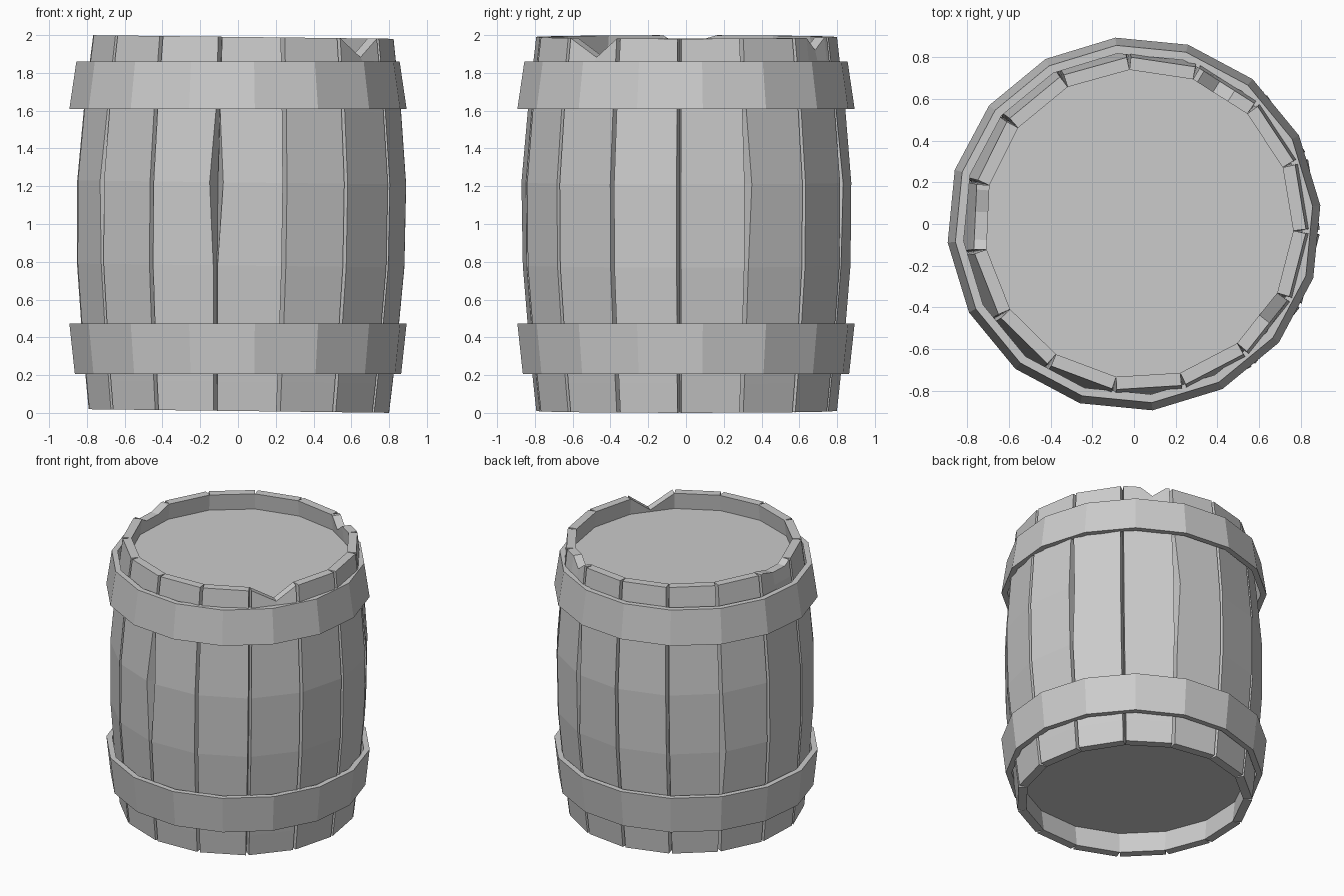
import bpy, bmesh
from math import radians, cos, sin

if "Cube" in bpy.data.objects:
    bpy.data.objects.remove(bpy.data.objects["Cube"])

def finish(bm, name):
    bmesh.ops.recalc_face_normals(bm, faces=bm.faces)
    me = bpy.data.meshes.new(name)
    bm.to_mesh(me)
    bm.free()
    ob = bpy.data.objects.new(name, me)
    bpy.context.collection.objects.link(ob)
    return ob

def polar(r, deg):
    return r * cos(radians(deg)), r * sin(radians(deg))

def lean(x, y, z):
    # the wooden body leans very slightly to the right
    return x + 0.012 * z, y, z - 0.012 * x

# Staves: angles of the gaps between them, and the bulging profile (z, outer radius)
COUNT = 15
GAPS = [-2.5 + 360 / COUNT * k for k in range(COUNT)]
BOTTOM_Z, TOP_Z = 0.165, 1.87
PROFILE = [(0.01, 0.80), (BOTTOM_Z, 0.817), (0.42, 0.842), (0.78, 0.872),
           (1.22, 0.876), (1.6, 0.845), (TOP_Z, 0.814), (1.99, 0.80)]
# Grooves are V-shaped: open on the outside, closed on the inside
OUTER_GAP, INNER_GAP, THICK = 0.75, 0.0, 0.06
# Chips in the top edge: stave index -> (fraction across, depth)
CHIPS = {13: [(0.56, 0.10)], 2: [(0.36, 0), (0.63, 0.065), (0.92, 0)],
         7: [(0.08, 0), (0.42, 0.03), (0.85, 0.03)]}
# Widened gaps: (gap index, side) -> {profile row: extra degrees}
DENTS = {(11, -1): {4: 1.6}, (11, 1): {4: 1.7}, (1, 1): {4: 1.2},
         (3, 1): {4: 1.5}, (6, 1): {3: 1.3}, (9, -1): {4: 1.0}}

def stave(i):
    j = (i + 1) % COUNT
    cols = [(0, 0)] + CHIPS.get(i, []) + [(1, 0)]
    c = len(cols)
    bm = bmesh.new()
    rings = []
    for row, (z, r) in enumerate(PROFILE):
        ring = []
        for radius, gap, order in ((r, OUTER_GAP, cols), (r - THICK, INNER_GAP, cols[::-1])):
            k = 1 if gap == OUTER_GAP else 0
            a = GAPS[i] + gap + k * DENTS.get((i, 1), {}).get(row, 0)
            b = GAPS[i] + 360 / COUNT - gap - k * DENTS.get((j, -1), {}).get(row, 0)
            (ax, ay), (bx, by) = polar(radius, a), polar(radius, b)
            for t, depth in order:
                drop = depth if row == len(PROFILE) - 1 else 0
                ring.append(bm.verts.new(lean(ax + (bx - ax) * t, ay + (by - ay) * t, z - drop)))
        rings.append(ring)
    n = 2 * c
    last = len(rings) - 2
    for row, (lo, hi) in enumerate(zip(rings, rings[1:])):
        for k in range(n):
            if c <= k < n - 1 and 0 < row < last:
                continue  # no inner wall in the sealed space between the boards
            m = (k + 1) % n
            bm.faces.new((lo[k], lo[m], hi[m], hi[k]))
    for ring in (rings[0], rings[-1]):
        for k in range(c - 1):
            bm.faces.new((ring[k], ring[k + 1], ring[n - 2 - k], ring[n - 1 - k]))
    finish(bm, f"stave_{i + 1:02d}")

for i in range(COUNT):
    stave(i)

# Metal hoops: 16-sided flared bands
def hoop(name, z0, r0, z1, r1, thick=0.04, sides=16):
    bm = bmesh.new()
    section = [(r0, z0), (r1, z1), (r1 - thick, z1), (r0 - thick, z0)]
    rings = [[bm.verts.new((*polar(r, 5.7 + 360 * k / sides), z)) for r, z in section]
             for k in range(sides)]
    for k in range(sides):
        a, b = rings[k], rings[(k + 1) % sides]
        for s in range(4):
            t = (s + 1) % 4
            bm.faces.new((a[s], b[s], b[t], a[t]))
    finish(bm, name)

hoop("lower_hoop", 0.205, 0.868, 0.472, 0.897)
hoop("upper_hoop", 1.61, 0.897, 1.86, 0.86)

# Recessed end boards closing the barrel
def end_board(name, z, r, up):
    bm = bmesh.new()
    verts = [bm.verts.new(lean(*polar(r, a), z)) for a in GAPS]
    bm.faces.new(verts if up else verts[::-1])
    me = bpy.data.meshes.new(name)
    bm.to_mesh(me)
    bm.free()
    bpy.context.collection.objects.link(bpy.data.objects.new(name, me))

end_board("bottom_board", BOTTOM_Z, 0.757, False)
end_board("top_board", TOP_Z, 0.757, True)
